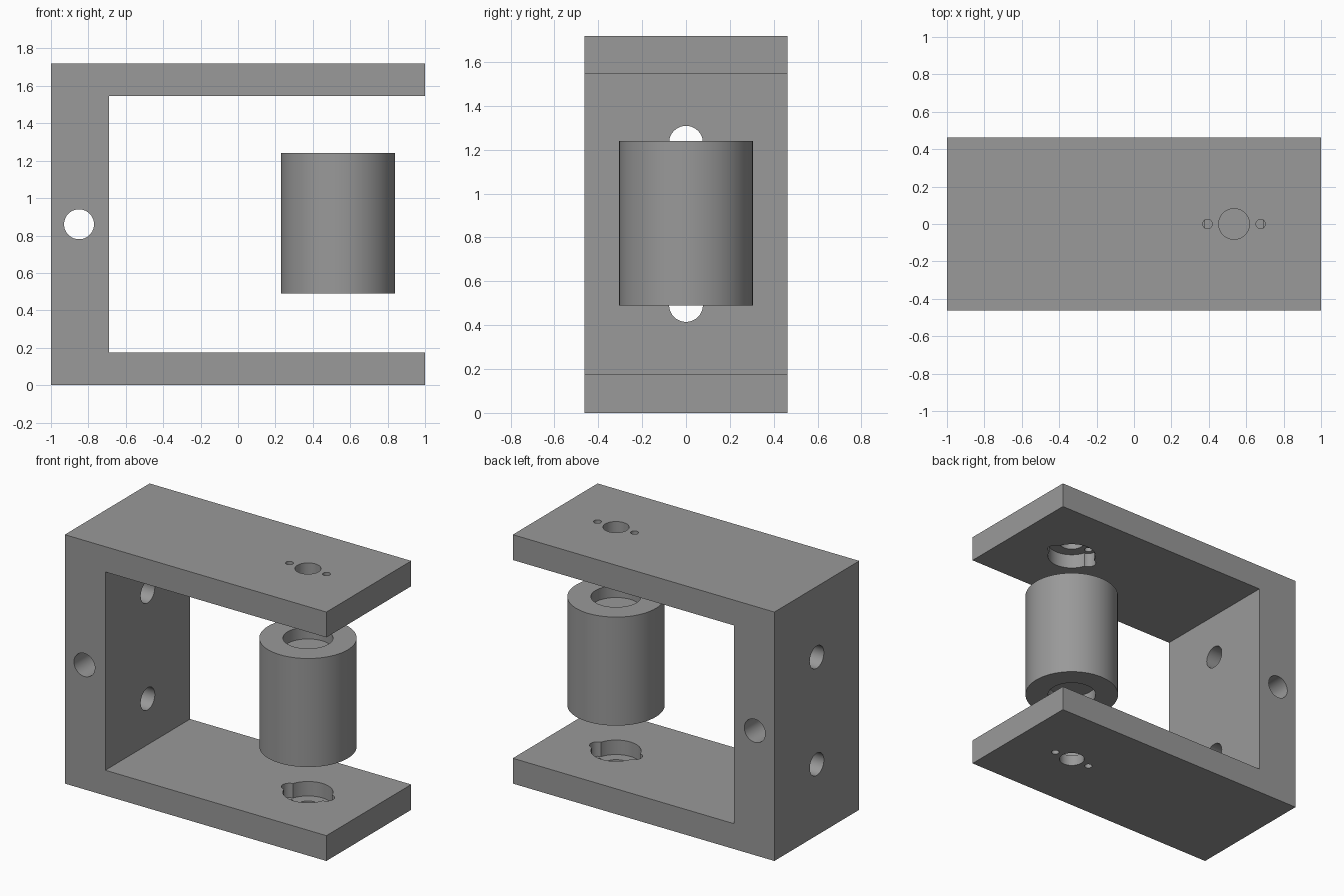
import bpy
import math

if "Cube" in bpy.data.objects:
    bpy.data.objects.remove(bpy.data.objects["Cube"])

CX = 0.535                      # roller axis
W, H, T = 0.463, 1.72, 0.175    # half depth, height, arm thickness

gray = bpy.data.materials.new("plain gray")
gray.diffuse_color = (0.32, 0.32, 0.32, 1)
gray.use_nodes = True
gray.node_tree.nodes["Principled BSDF"].inputs["Base Color"].default_value = gray.diffuse_color


def cylinder(name, r, depth, loc, rot=(0, 0, 0), sides=64):
    bpy.ops.mesh.primitive_cylinder_add(vertices=sides, radius=r, depth=depth,
                                        location=loc, rotation=rot)
    ob = bpy.context.object
    ob.name = name
    return ob


def cut(target, cutter):
    mod = target.modifiers.new("hole", 'BOOLEAN')
    mod.operation = 'DIFFERENCE'
    mod.solver = 'EXACT'
    mod.object = cutter
    bpy.context.view_layer.objects.active = target
    bpy.ops.object.modifier_apply(modifier=mod.name)
    bpy.data.objects.remove(cutter)


def finish(ob):
    ob.data.materials.clear()
    ob.data.materials.append(gray)
    bpy.ops.object.select_all(action='DESELECT')
    ob.select_set(True)
    bpy.context.view_layer.objects.active = ob
    bpy.ops.object.shade_smooth_by_angle(angle=math.radians(30))


# C-shaped bracket: side profile extruded through the depth
profile = [(-1, 0), (1, 0), (1, T), (-0.69, T),
           (-0.69, H - T), (1, H - T), (1, H), (-1, H)]
n = len(profile)
verts = [(x, y, z) for y in (-W, W) for x, z in profile]
faces = [tuple(range(n)), tuple(reversed(range(n, 2 * n)))]
faces += [(i, i + n, (i + 1) % n + n, (i + 1) % n) for i in range(n)]
mesh = bpy.data.meshes.new("bracket")
mesh.from_pydata(verts, [], faces)
bracket = bpy.data.objects.new("bracket", mesh)
bpy.context.collection.objects.link(bracket)

# Cross hole and two mounting holes in the upright
cut(bracket, cylinder("cutter", 0.08, 2, (-0.85, 0, H / 2), (math.pi / 2, 0, 0)))
for z in (0.492, 1.232):
    cut(bracket, cylinder("cutter", 0.077, 0.8, (-0.85, 0, z), (0, math.pi / 2, 0)))

# Axle hole, screw holes and eared inner pocket in each arm
POCKET = 0.10
for outer, inner in ((0, T), (H, H - T)):
    mid = (outer + inner) / 2
    cut(bracket, cylinder("cutter", 0.157, 2 * POCKET, (CX, 0, inner)))
    cut(bracket, cylinder("cutter", 0.082, 0.4, (CX, 0, mid)))
    for s in (-1, 1):
        x = CX + s * 0.142
        cut(bracket, cylinder("cutter", 0.05, 2 * POCKET, (x, 0, inner), sides=32))
        cut(bracket, cylinder("cutter", 0.025, 0.4, (x, 0, mid), sides=32))
finish(bracket)

# Roller with a blind recess in both ends
roller = cylinder("roller", 0.305, 0.75, (CX, 0, 0.865))
for z in (0.49, 1.24):
    cut(roller, cylinder("cutter", 0.157, 0.16, (CX, 0, z)))
finish(roller)
